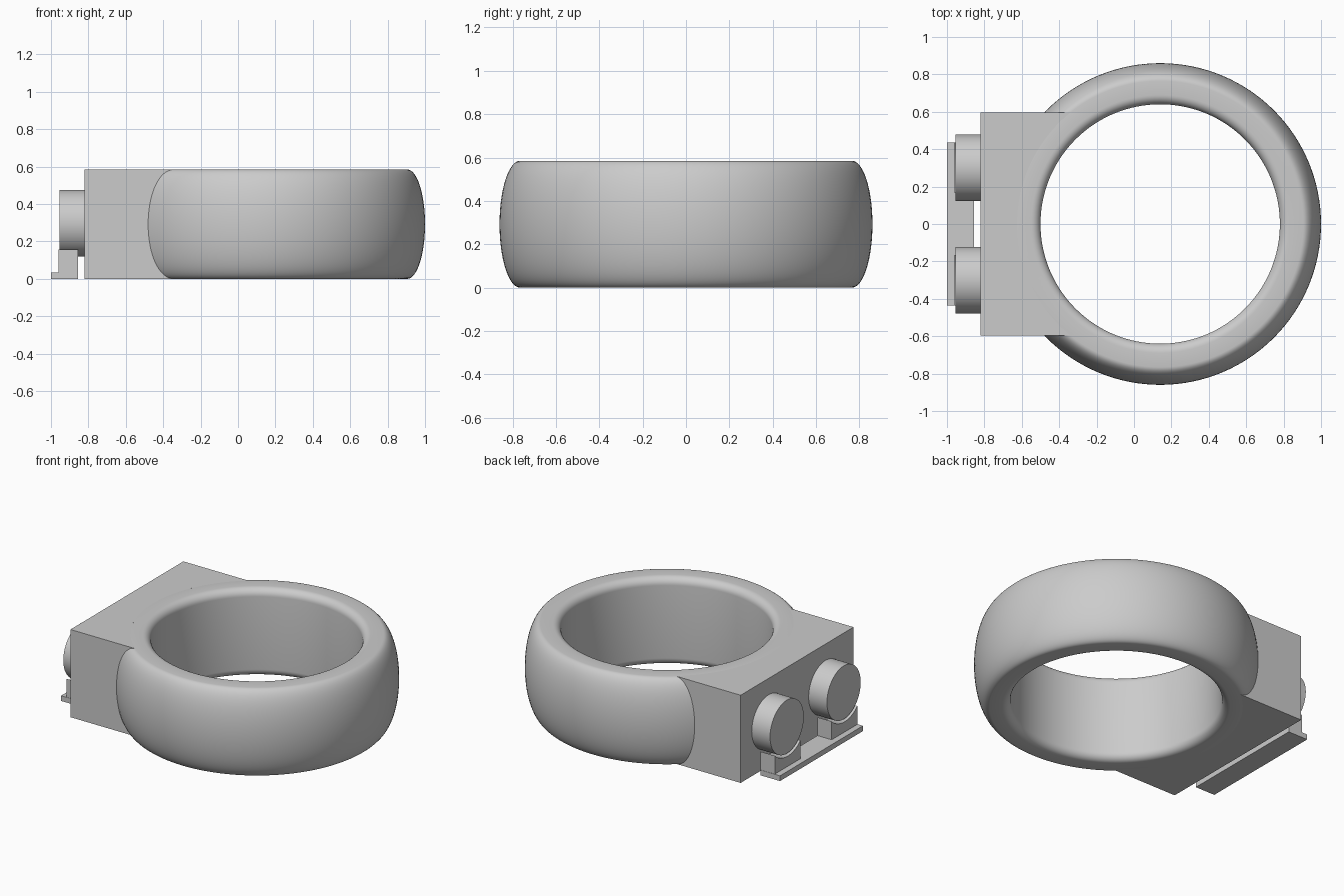
import bpy, bmesh
from math import sin, cos, pi, sqrt, asin, radians
from mathutils import Matrix, Vector

cube = bpy.data.objects.get("Cube")
if cube:
    bpy.data.objects.remove(cube, do_unlink=True)

grey = bpy.data.materials.new("light grey")
grey.use_nodes = True
colour = (0.6, 0.6, 0.6, 1)
grey.diffuse_color = colour
grey.node_tree.nodes["Principled BSDF"].inputs["Base Color"].default_value = colour

CX, H = 0.14, 0.585           # ring centre and height
R_OUT, R_TOP, R_IN = 0.86, 0.765, 0.64
FILLET = 0.05
HALF_W, BACK = 0.595, -0.82   # housing half width and outer face
LENS_Y, LENS_Z = 0.3, 0.298


def finish(name, bm, angle=None):
    bmesh.ops.recalc_face_normals(bm, faces=bm.faces)
    mesh = bpy.data.meshes.new(name)
    bm.to_mesh(mesh)
    bm.free()
    mesh.materials.append(grey)
    obj = bpy.data.objects.new(name, mesh)
    bpy.context.collection.objects.link(obj)
    if angle:
        bpy.ops.object.select_all(action='DESELECT')
        obj.select_set(True)
        bpy.context.view_layer.objects.active = obj
        bpy.ops.object.shade_smooth_by_angle(angle=radians(angle))
    return obj


def prism(name, points, offset, angle=None):
    """Extrude a closed outline along an offset."""
    bm = bmesh.new()
    face = bm.faces.new([bm.verts.new(p) for p in points])
    ext = bmesh.ops.extrude_face_region(bm, geom=[face], use_keep_orig=True)
    verts = [g for g in ext["geom"] if isinstance(g, bmesh.types.BMVert)]
    bmesh.ops.translate(bm, verts=verts, vec=offset)
    return finish(name, bm, angle)


def box(name, lo, hi):
    (x0, y0, z0), (x1, y1, z1) = lo, hi
    return prism(name, [(x0, y0, z0), (x1, y0, z0), (x1, y1, z0), (x0, y1, z0)],
                 (0, 0, z1 - z0))


# Ring: bulged outside, straight bore with rounded rims
profile = []
for i in range(33):
    a = -pi / 2 + pi * i / 32
    profile.append((R_TOP + (R_OUT - R_TOP) * cos(a), H / 2 + H / 2 * sin(a)))
for start, zc in ((pi / 2, H - FILLET), (pi, FILLET)):
    for i in range(9):
        a = start + pi / 2 * i / 8
        profile.append((R_IN + FILLET + FILLET * cos(a), zc + FILLET * sin(a)))
bm = bmesh.new()
verts = [bm.verts.new((CX + r, 0, z)) for r, z in profile]
edges = [bm.edges.new((verts[i - 1], verts[i])) for i in range(len(verts))]
bmesh.ops.spin(bm, geom=verts + edges, cent=(CX, 0, 0), axis=(0, 0, 1),
               angle=2 * pi, steps=128, use_merge=True)
bmesh.ops.remove_doubles(bm, verts=bm.verts, dist=1e-5)
finish("ring", bm, 35)

# Housing: block whose inner side follows the ring
a_max = asin(HALF_W / R_TOP)
arc = []
for i in range(41):
    a = a_max * (1 - i / 20)
    arc.append((CX - R_TOP * cos(a), R_TOP * sin(a), 0))
prism("housing", [(BACK, -HALF_W, 0), (BACK, HALF_W, 0)] + arc, (0, 0, H))

# Bracket base strip
box("bracket_base", (-1, -0.437, 0), (-0.855, 0.437, 0.035))

for side, s in (("left", -1), ("right", 1)):
    # Round knobs on the outer face
    bm = bmesh.new()
    place = Matrix.Translation((-0.885, s * LENS_Y, LENS_Z)) @ Matrix.Rotation(pi / 2, 4, 'Y')
    bmesh.ops.create_cone(bm, cap_ends=True, segments=64, radius1=0.178,
                          radius2=0.178, depth=0.14, matrix=place)
    finish(side + "_knob", bm, 35)

    # Saddle supports hollowed to clear the knobs
    half, r = 0.135, 0.195
    a_max = asin(half / r)
    outline = [(-0.96, s * LENS_Y - half, 0), (-0.96, s * LENS_Y + half, 0)]
    for i in range(17):
        a = a_max * (1 - i / 8)
        outline.append((-0.96, s * LENS_Y + r * sin(a), LENS_Z - r * cos(a)))
    prism(side + "_saddle", outline, (0.105, 0, 0), 30)
